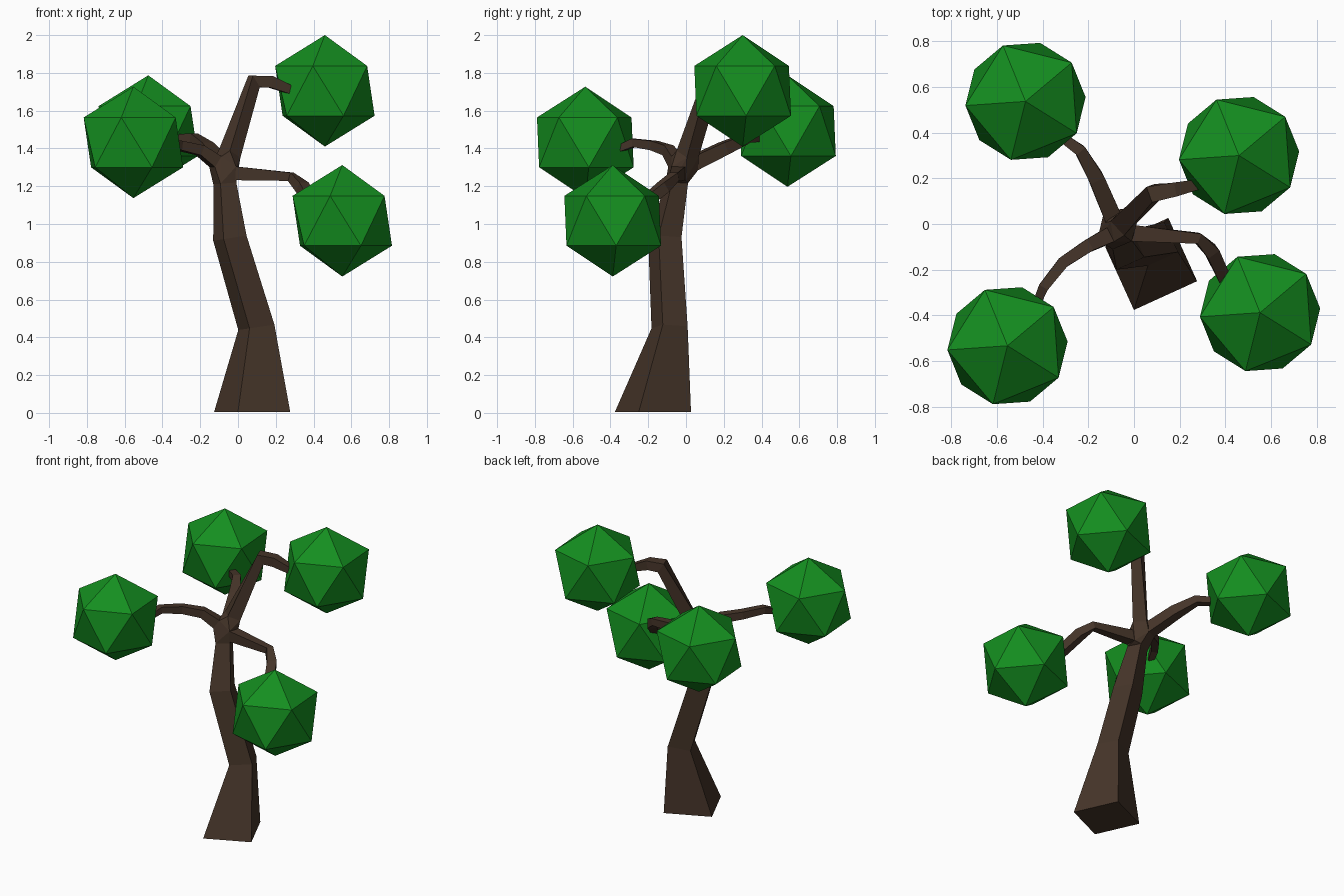
import bpy, bmesh, math
from mathutils import Vector

if "Cube" in bpy.data.objects:
    bpy.data.objects.remove(bpy.data.objects["Cube"])


def material(name, color):
    m = bpy.data.materials.new(name)
    m.diffuse_color = color
    m.use_nodes = True
    m.node_tree.nodes["Principled BSDF"].inputs["Base Color"].default_value = m.diffuse_color
    return m


bark = material("bark", (0.06, 0.035, 0.022, 1))
leaf = material("leaf", (0.007, 0.27, 0.014, 1))


def finish(bm, name, mat):
    bmesh.ops.recalc_face_normals(bm, faces=bm.faces)
    me = bpy.data.meshes.new(name)
    bm.to_mesh(me)
    bm.free()
    me.materials.append(mat)
    ob = bpy.data.objects.new(name, me)
    bpy.context.collection.objects.link(ob)
    return ob


def loft(rings, name):
    """Skin a series of four-cornered rings and cap both ends."""
    bm = bmesh.new()
    vs = [[bm.verts.new(p) for p in r] for r in rings]
    for a, b in zip(vs, vs[1:]):
        for i in range(4):
            j = (i + 1) % 4
            bm.faces.new((a[i], a[j], b[j], b[i]))
    bm.faces.new(vs[0])
    bm.faces.new(vs[-1])
    return finish(bm, name, bark)


def trunk_ring(x, y, z, r, tilt):
    ring = []
    for k in range(4):
        a = math.radians(-110.5 + 90 * k)
        dx, dy = r * math.cos(a), r * math.sin(a)
        ring.append(Vector((x + dx, y + dy, z + tilt * dx)))
    return ring


def branch_rings(path):
    """Square rings square to the path; each point is x, y, z, half width."""
    pts = [Vector(p[:3]) for p in path]
    rings = []
    for i, p in enumerate(pts):
        t = Vector()
        if i > 0:
            t += (p - pts[i - 1]).normalized()
        if i < len(pts) - 1:
            t += (pts[i + 1] - p).normalized()
        t.normalize()
        side = t.cross(Vector((0, 0, 1))).normalized()
        up = side.cross(t)
        h = path[i][3]
        rings.append([p + side * h * s + up * h * u
                      for s, u in ((1, 1), (-1, 1), (-1, -1), (1, -1))])
    return rings


# Crooked tapering trunk
trunk = [trunk_ring(*r) for r in (
    (0.075, -0.175, 0.005, 0.215, 0),
    (0.097, -0.087, 0.453, 0.102, 0.15),
    (-0.043, -0.112, 0.925, 0.094, 0.16),
    (-0.070, -0.050, 1.215, 0.065, 0.08))]
loft(trunk, "trunk")

# Four bent branches
branches = {
    "branch_back_right": [(-0.045, 0.008, 1.37, 0.043), (0.085, 0.135, 1.755, 0.036),
                          (0.175, 0.150, 1.752, 0.031), (0.29, 0.175, 1.705, 0.021)],
    "branch_front_right": [(-0.01, -0.040, 1.268, 0.036), (0.28, -0.062, 1.250, 0.023),
                           (0.34, -0.120, 1.195, 0.030), (0.395, -0.235, 1.10, 0.028)],
    "branch_front_left": [(-0.12, -0.055, 1.33, 0.034), (-0.20, -0.095, 1.39, 0.028),
                          (-0.31, -0.168, 1.415, 0.025), (-0.395, -0.275, 1.430, 0.022),
                          (-0.425, -0.345, 1.402, 0.018)],
    "branch_back_left": [(-0.095, 0.035, 1.32, 0.038), (-0.165, 0.200, 1.400, 0.034),
                         (-0.235, 0.322, 1.455, 0.025), (-0.305, 0.372, 1.455, 0.021)],
}
hub = list(trunk[-1])
for name, path in branches.items():
    rings = branch_rings(path)
    hub += rings[0]
    loft(rings, name)

# Fork where trunk and branches meet
bm = bmesh.new()
for p in hub:
    bm.verts.new(p)
res = bmesh.ops.convex_hull(bm, input=bm.verts)
bmesh.ops.delete(bm, geom=[v for v in bm.verts if not v.link_faces], context='VERTS')
finish(bm, "fork", bark)

# Faceted leaf clusters
for name, pos in {
    "leaves_back_right": (0.46, 0.30, 1.705),
    "leaves_front_right": (0.552, -0.388, 1.017),
    "leaves_front_left": (-0.554, -0.533, 1.432),
    "leaves_back_left": (-0.475, 0.537, 1.492),
}.items():
    bm = bmesh.new()
    bmesh.ops.create_icosphere(bm, subdivisions=1, radius=0.295)
    # Align an upper ring corner to 40 degrees
    top = [v.co for v in bm.verts if 0 < v.co.z < 0.2][0]
    turn = math.radians(40) - math.atan2(top.y, top.x)
    ob = finish(bm, name, leaf)
    ob.location = pos
    ob.rotation_euler.z = turn
